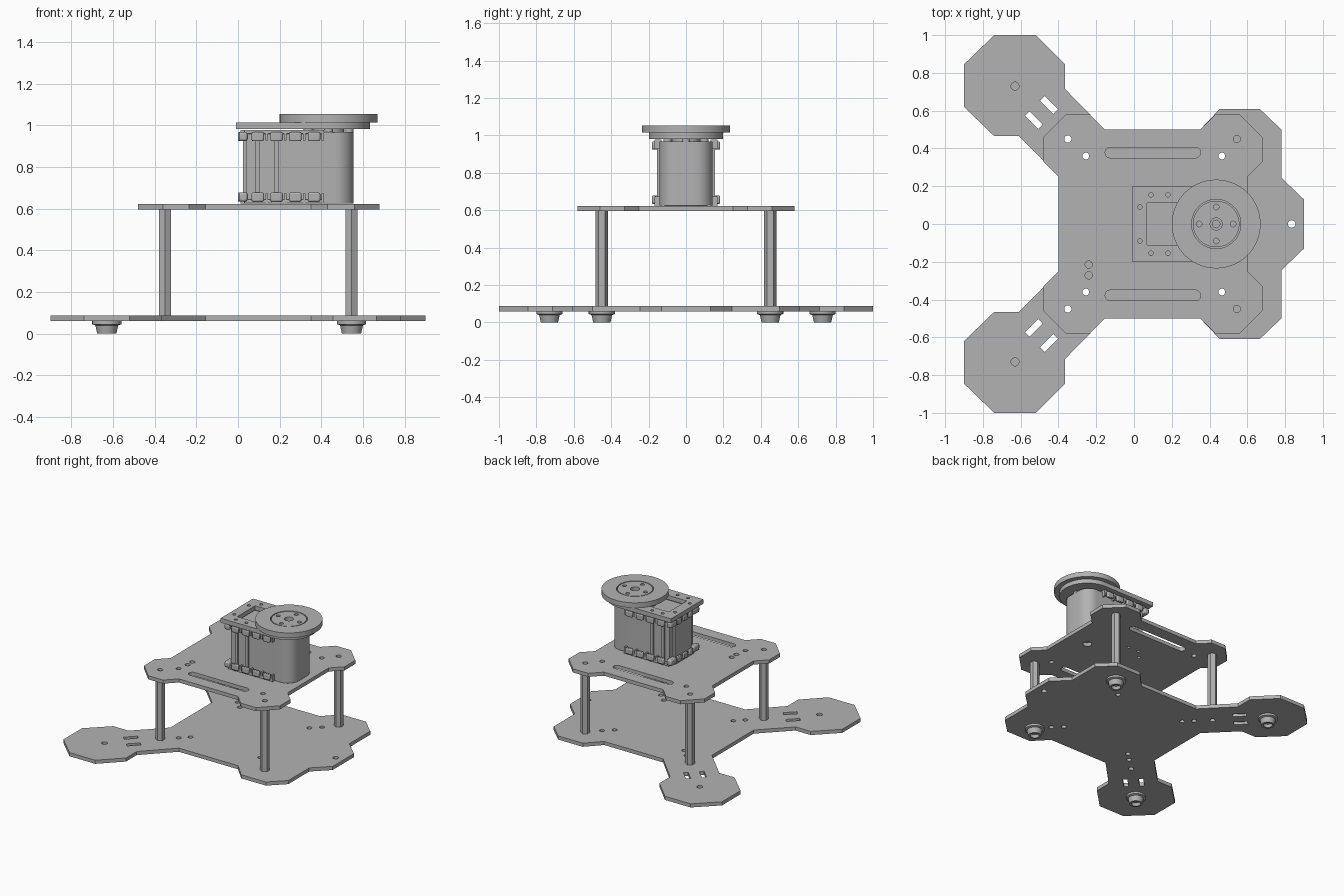
import bpy, bmesh
from math import sin, cos, pi

cube = bpy.data.objects.get("Cube")
if cube:
    bpy.data.objects.remove(cube)

grey = bpy.data.materials.new("plain grey")
grey.use_nodes = True
grey.diffuse_color = (0.45, 0.45, 0.45, 1)
grey.node_tree.nodes["Principled BSDF"].inputs["Base Color"].default_value = (0.45, 0.45, 0.45, 1)


def finish(obj, name, bevel=0.0):
    """Name, colour, weld and shade one part."""
    obj.name = name
    obj.data.materials.clear()
    obj.data.materials.append(grey)
    bm = bmesh.new()
    bm.from_mesh(obj.data)
    bmesh.ops.remove_doubles(bm, verts=bm.verts, dist=1e-5)
    bmesh.ops.recalc_face_normals(bm, faces=bm.faces)
    bm.to_mesh(obj.data)
    bm.free()
    bpy.ops.object.select_all(action='DESELECT')
    obj.select_set(True)
    bpy.context.view_layer.objects.active = obj
    bpy.ops.object.shade_smooth_by_angle(angle=0.52)
    if bevel:
        mod = obj.modifiers.new("Bevel", 'BEVEL')
        mod.width = bevel
        mod.segments = 2
        mod.limit_method = 'ANGLE'
    return obj


def prism(name, loops, z0, z1, bevel=0.0):
    """Extrude an outline; further loops become holes."""
    curve = bpy.data.curves.new(name, 'CURVE')
    curve.dimensions = '2D'
    curve.fill_mode = 'BOTH'
    curve.extrude = (z1 - z0) / 2
    for loop in loops:
        spline = curve.splines.new('POLY')
        spline.points.add(len(loop) - 1)
        for point, (x, y) in zip(spline.points, loop):
            point.co = (x, y, 0, 1)
        spline.use_cyclic_u = True
    obj = bpy.data.objects.new(name, curve)
    bpy.context.collection.objects.link(obj)
    obj.location.z = (z0 + z1) / 2
    bpy.ops.object.select_all(action='DESELECT')
    obj.select_set(True)
    bpy.context.view_layer.objects.active = obj
    bpy.ops.object.convert(target='MESH')
    return finish(bpy.context.object, name, bevel)


def box(name, xs, ys, zs, bevel=0.0):
    rect = [(xs[0], ys[0]), (xs[1], ys[0]), (xs[1], ys[1]), (xs[0], ys[1])]
    return prism(name, [rect], min(zs), max(zs), bevel)


def arc(x, y, r, a0, a1, n):
    return [(x + r * cos(a0 + (a1 - a0) * i / n), y + r * sin(a0 + (a1 - a0) * i / n))
            for i in range(n + 1)]


def circle(x, y, r, n=24):
    return arc(x, y, r, 0, 2 * pi * (n - 1) / n, n - 1)


def slot(x0, x1, y, r):
    return arc(x1, y, r, -pi / 2, pi / 2, 10) + arc(x0, y, r, pi / 2, 1.5 * pi, 10)


def mirrored(half):
    """Close a half outline across the y axis."""
    return half + [(x, -y) for x, y in reversed(half)]


def lathe(name, profile, x, y, n=32):
    """Spin (radius, height) points into a closed round part."""
    bm = bmesh.new()
    rings = [[bm.verts.new((x + r * cos(2 * pi * i / n), y + r * sin(2 * pi * i / n), z))
              for i in range(n)] for r, z in profile]
    for a, b in zip(rings, rings[1:]):
        for i in range(n):
            j = (i + 1) % n
            bm.faces.new((a[i], a[j], b[j], b[i]))
    bm.faces.new(rings[0])
    bm.faces.new(rings[-1])
    mesh = bpy.data.meshes.new(name)
    bm.to_mesh(mesh)
    bm.free()
    obj = bpy.data.objects.new(name, mesh)
    bpy.context.collection.objects.link(obj)
    return finish(obj, name)


SIDES = (1, -1)
posts = [(x, s * 0.45) for x in (-0.35, 0.545) for s in SIDES]
shared_holes = [circle(x, y, 0.019) for x, y in posts]
shared_holes += [circle(x, s * 0.36, 0.018) for x in (-0.255, 0.465) for s in SIDES]

# Base plate with two rear arms
base = [(0.9, 0.13), (0.78, 0.245), (0.78, 0.5), (0.665, 0.61), (0.455, 0.61), (0.35, 0.5),
        (-0.155, 0.5), (-0.365, 0.715), (-0.365, 0.845), (-0.52, 1), (-0.74, 1),
        (-0.9, 0.845), (-0.9, 0.62), (-0.74, 0.465), (-0.61, 0.465), (-0.4, 0.255)]
holes = [circle(0.835, 0, 0.02)]
for s in SIDES:
    holes += [circle(-0.63, s * 0.73, 0.021), circle(-0.195, s * 0.3, 0.018),
              circle(0.4, s * 0.3, 0.018)]
    for cx, cy in ((-0.45, 0.63), (-0.53, 0.55)):
        holes.append([(cx + (u + v) * 0.7071, s * (cy + (v - u) * 0.7071))
                      for u, v in ((-0.05, -0.017), (0.05, -0.017), (0.05, 0.017), (-0.05, 0.017))])
prism("base_plate", [mirrored(base)] + shared_holes + holes, 0.06, 0.088)

# Upper plate with side slots and the motor mounting holes
upper = [(0.6, 0.25), (0.68, 0.33), (0.68, 0.46), (0.56, 0.58), (0.43, 0.58), (0.35, 0.5),
         (-0.155, 0.5), (-0.235, 0.58), (-0.36, 0.58), (-0.48, 0.46), (-0.48, 0.33), (-0.4, 0.25)]
small_holes = [circle(x, s * y, 0.012, 16) for s in SIDES
               for x, y in ((0.03, 0.09), (0.09, 0.155), (0.18, 0.155))]
holes = [slot(-0.125, 0.325, s * 0.378, 0.028) for s in SIDES]
holes += [circle(-0.24, y, 0.019) for y in (-0.215, -0.272)]
holes += [circle(0.435, 0, 0.032)]
prism("upper_plate", [mirrored(upper)] + shared_holes + small_holes + holes, 0.595, 0.623)

# Hollow hexagonal standoffs
for i, (x, y) in enumerate(posts):
    hexagon = arc(x, y, 0.034, pi / 2, pi / 2 + 5 * pi / 3, 5)
    prism(f"standoff_{i + 1}", [hexagon, circle(x, y, 0.019)], 0.088, 0.595)

# Rubber feet, hollow underneath
foot = [(0.021, 0.059), (0.07, 0.06), (0.07, 0.045), (0.055, 0.04), (0.046, 0),
        (0.032, 0), (0.03, 0.025)]
for i, (x, y) in enumerate([(x, s * y) for x, y in ((-0.63, 0.73), (0.545, 0.45)) for s in SIDES]):
    lathe(f"foot_{i + 1}", foot, x, y)

# Motor housing with rounded nose
body = arc(0.465, -0.052, 0.09, -pi / 2, 0, 8) + arc(0.465, 0.052, 0.09, 0, pi / 2, 8)
body += [(0.04, 0.142), (0.04, -0.142)]
prism("motor_housing", [body], 0.625, 0.968, 0.012)
box("motor_end_panel", (0.024, 0.045), (-0.1, 0.1), (0.66, 0.95))

# Mounting rails with hooked tabs along the housing edges
for level, z, d in (("upper", 0.978, -1), ("lower", 0.624, 1)):
    shelf, lip = (z, z + d * 0.02), (z + d * 0.01, z + d * 0.054)
    for s in SIDES:
        side = "left" if s > 0 else "right"
        ys, lip_ys = sorted((s * 0.13, s * 0.168)), sorted((s * 0.16, s * 0.182))
        box(f"{level}_{side}_rail", (0.03, 0.41), ys, shelf, 0.004)
        for i in range(4):
            cx = 0.095 + i * 0.09
            box(f"{level}_{side}_tab_{i + 1}", (cx - 0.03, cx + 0.03), lip_ys, lip, 0.008)
            box(f"{level}_{side}_web_{i + 1}", (cx + 0.036, cx + 0.048), ys,
                (z, z + d * 0.05))
        box(f"{level}_{side}_corner", (0.004, 0.045), sorted((s * 0.1, s * 0.175)), lip, 0.01)
    box(f"{level}_end_rail", (0.012, 0.05), (-0.12, 0.12), shelf, 0.004)
    for i, cy in enumerate((-0.07, 0, 0.07)):
        box(f"{level}_end_tab_{i + 1}", (0, 0.02), (cy - 0.022, cy + 0.022), lip, 0.006)

# Upright ribs on the housing sides
for s in SIDES:
    for i, cx in enumerate((0.092, 0.184)):
        box(f"side_rib_{'left' if s > 0 else 'right'}_{i + 1}", (cx - 0.011, cx + 0.011),
            sorted((s * 0.135, s * 0.154)), (0.66, 0.95))

# Bracket plate with rounded end and square window
bracket = [(-0.01, 0.198), (-0.01, -0.198)] + arc(0.435, 0, 0.198, -pi / 2, pi / 2, 32)
window = [(0.07, -0.11), (0.25, -0.11), (0.25, 0.11), (0.07, 0.11)]
prism("bracket_plate", [bracket, window, circle(0.435, 0, 0.032)] + small_holes, 0.982, 1.015)

# Turntable disc, hub and the pegs below it
bolts = [circle(0.435 + 0.09 * cos(a * pi / 2), 0.09 * sin(a * pi / 2), 0.015, 16) for a in range(4)]
prism("turntable_disc", [circle(0.435, 0, 0.235, 64), circle(0.435, 0, 0.13, 48)], 1.015, 1.054)
prism("turntable_hub", [circle(0.435, 0, 0.123, 48), circle(0.435, 0, 0.032)] + bolts, 1.015, 1.053)
prism("motor_shaft", [circle(0.435, 0, 0.075, 32), circle(0.435, 0, 0.02)], 0.96, 0.984)
for i in range(4):
    a = i * pi / 2
    prism(f"hub_peg_{i + 1}", [circle(0.435 + 0.098 * cos(a), 0.098 * sin(a), 0.022, 16)], 0.96, 0.984)
